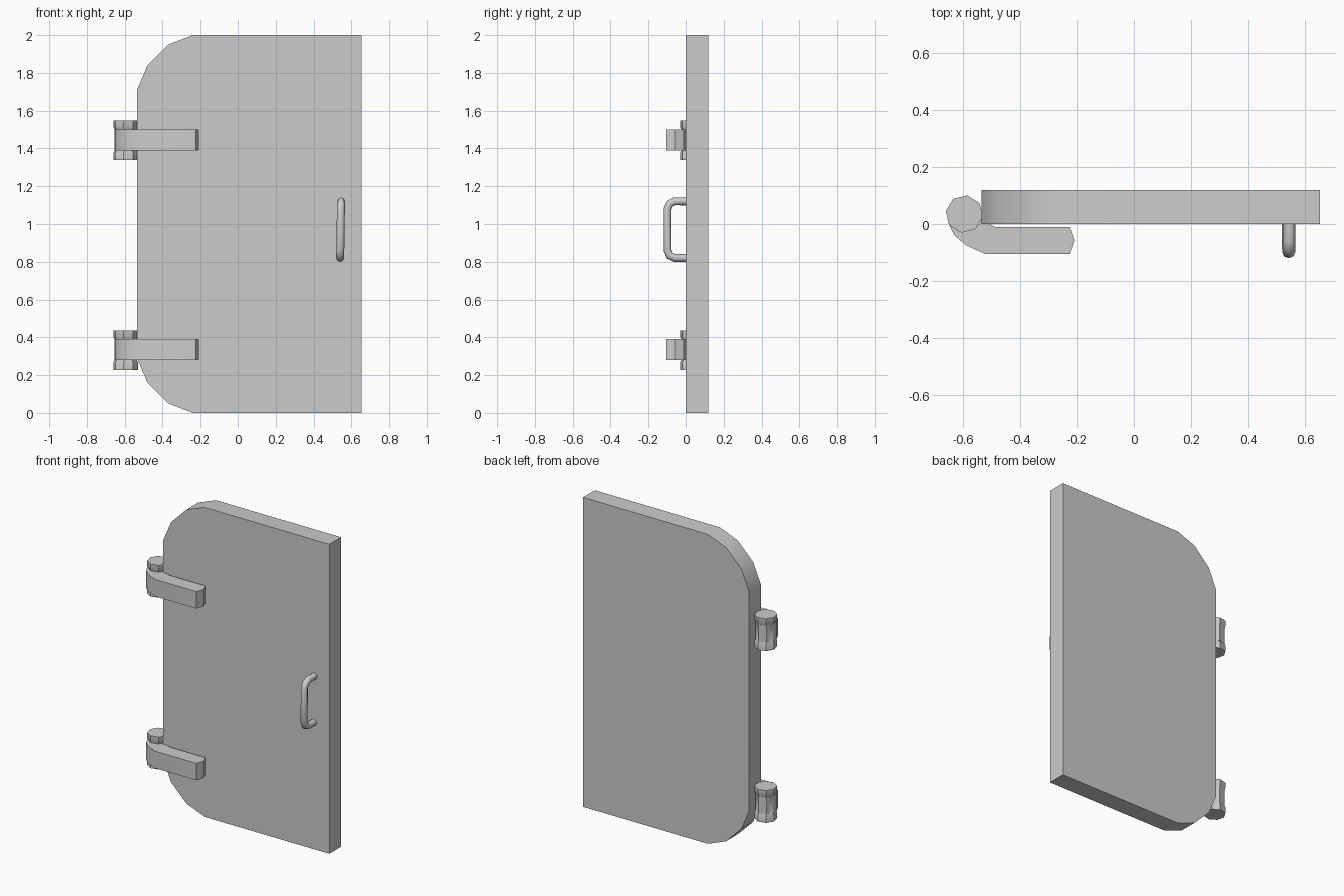
import bpy, bmesh, math
from mathutils import Vector

if "Cube" in bpy.data.objects:
    bpy.data.objects.remove(bpy.data.objects["Cube"])


def finish(obj, angle=40):
    bpy.ops.object.select_all(action='DESELECT')
    obj.select_set(True)
    bpy.context.view_layer.objects.active = obj
    bpy.ops.object.shade_smooth_by_angle(angle=math.radians(angle))


def make_object(name, bm):
    bmesh.ops.recalc_face_normals(bm, faces=bm.faces)
    mesh = bpy.data.meshes.new(name)
    bm.to_mesh(mesh)
    bm.free()
    obj = bpy.data.objects.new(name, mesh)
    bpy.context.collection.objects.link(obj)
    return obj


def prism(name, points, depth):
    """Extrude a closed 3D outline along a vector."""
    bm = bmesh.new()
    face = bm.faces.new([bm.verts.new(p) for p in points])
    ext = bmesh.ops.extrude_face_region(bm, geom=[face], use_keep_orig=True)
    top = [v for v in ext['geom'] if isinstance(v, bmesh.types.BMVert)]
    bmesh.ops.translate(bm, verts=top, vec=Vector(depth))
    return make_object(name, bm)


def turned(name, centre, rings, sides=8, start=36):
    """Stack of polygon rings (radius, z) closed at both ends."""
    bm = bmesh.new()
    loops = []
    for r, z in rings:
        angles = [math.radians(start) + math.tau * i / sides for i in range(sides)]
        loops.append([bm.verts.new((centre[0] + r * math.cos(a),
                                    centre[1] + r * math.sin(a), z)) for a in angles])
    for low, high in zip(loops, loops[1:]):
        for i in range(sides):
            j = (i + 1) % sides
            bm.faces.new((low[i], low[j], high[j], high[i]))
    bm.faces.new(loops[0])
    bm.faces.new(loops[-1])
    return make_object(name, bm)


# Door slab, hinge-side corners rounded
corner = [(-0.24, 2.0), (-0.37, 1.95), (-0.48, 1.84), (-0.535, 1.71)]
outline = [(0.653, 0.0), (0.653, 2.0)] + corner + [(x, 2 - z) for x, z in reversed(corner)]
finish(prism("door_panel", [(x, 0, z) for x, z in outline], (0, 0.12, 0)))

# Hinges: strap curling round a grooved eight-sided pin
strap = [(-0.208, -0.057), (-0.225, -0.01), (-0.487, -0.01), (-0.533, 0.012),
         (-0.541, 0.06), (-0.585, 0.095), (-0.632, 0.083), (-0.653, 0.04),
         (-0.65, 0.0), (-0.63, -0.04), (-0.588, -0.075), (-0.52, -0.106),
         (-0.225, -0.106)]
for label, z in (("lower", 0.28), ("upper", 1.39)):
    finish(prism(label + "_hinge_strap", [(x, y, z) for x, y in strap], (0, 0, 0.11)), 30)
    rings = [(0.066, z - 0.052), (0.066, z - 0.012), (0.059, z),
             (0.059, z + 0.11), (0.066, z + 0.122), (0.066, z + 0.157)]
    finish(turned(label + "_hinge_pin", (-0.595, 0.035), rings), 30)

# Pull handle: bent round bar
half = [(0.01, 0.15), (-0.06, 0.15), (-0.087, 0.138), (-0.099, 0.11)]
path = half + [(y, -z) for y, z in reversed(half)]
curve = bpy.data.curves.new("pull_handle", 'CURVE')
curve.dimensions = '3D'
curve.bevel_depth = 0.021
curve.bevel_resolution = 2
spline = curve.splines.new('POLY')
spline.points.add(len(path) - 1)
for point, (y, z) in zip(spline.points, path):
    point.co = (0.543 + z * 0.015, y, 0.97 + z, 1)
handle = bpy.data.objects.new("pull_handle", curve)
bpy.context.collection.objects.link(handle)
bpy.ops.object.select_all(action='DESELECT')
handle.select_set(True)
bpy.context.view_layer.objects.active = handle
bpy.ops.object.convert(target='MESH')
finish(bpy.context.view_layer.objects.active, 50)
